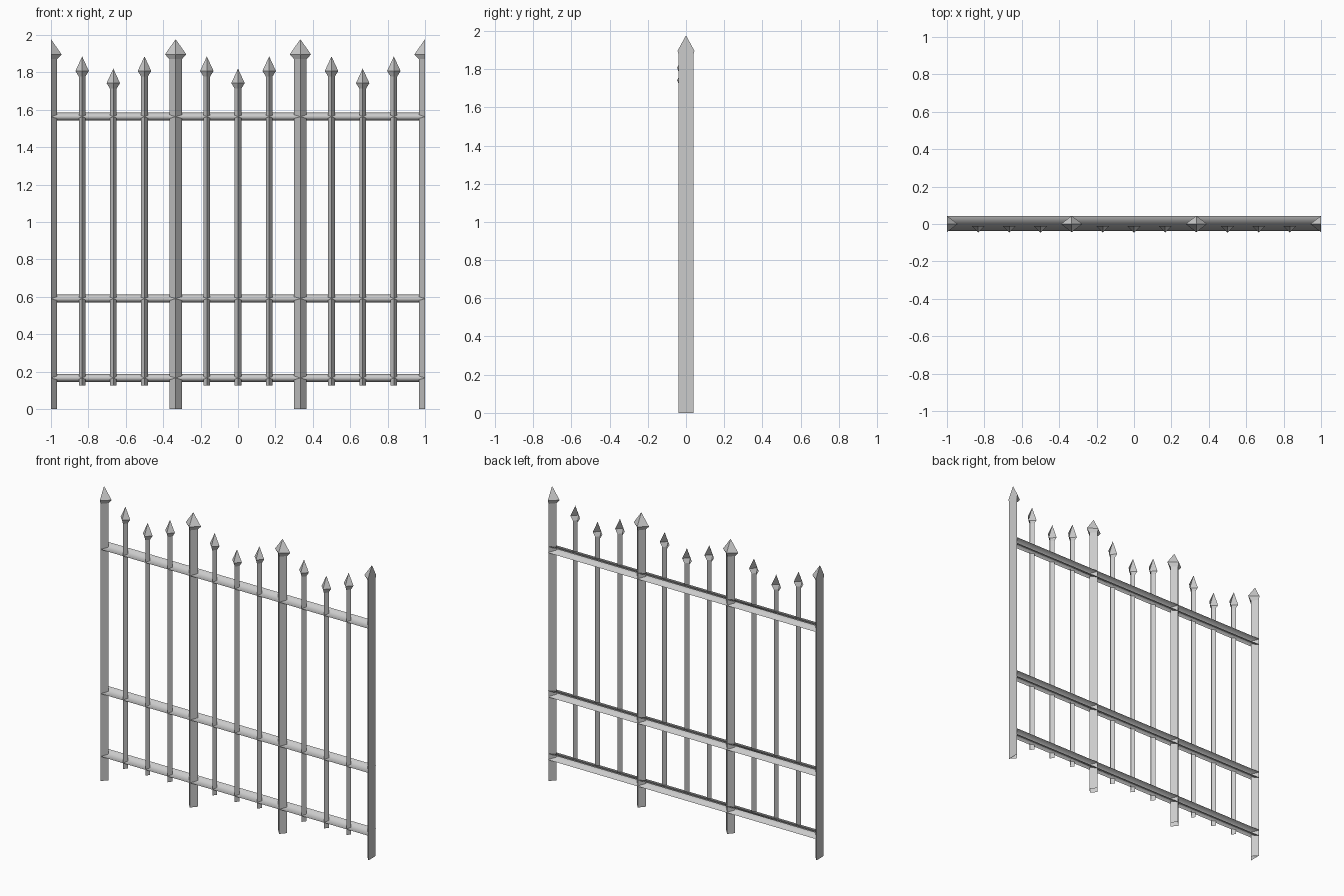
import bpy, bmesh

if "Cube" in bpy.data.objects:
    bpy.data.objects.remove(bpy.data.objects["Cube"])


def loft(name, rings, closed, smooth=False):
    """Skin a list of point rings; coincident points are merged into tips."""
    bm = bmesh.new()
    rows = [[bm.verts.new(p) for p in ring] for ring in rings]
    n = len(rows[0])
    for a, b in zip(rows, rows[1:]):
        for j in range(n if closed else n - 1):
            k = (j + 1) % n
            bm.faces.new((a[j], a[k], b[k], b[j]))
    bmesh.ops.remove_doubles(bm, verts=bm.verts, dist=1e-5)
    for f in bm.faces:
        f.smooth = smooth
    me = bpy.data.meshes.new(name)
    bm.to_mesh(me)
    bm.free()
    ob = bpy.data.objects.new(name, me)
    bpy.context.collection.objects.link(ob)
    return ob


def post(name, x, left=1, right=1):
    """Diamond post with spearhead; left/right = 0 cuts it flat at its middle."""
    levels = [(0, .033, .038), (1.87, .033, .038), (1.896, .057, .044), (1.977, 0, 0)]
    rings = []
    for z, w, d in levels:
        ring = [(x, -d, z)]
        if right:
            ring.append((x + w, 0, z))
        ring.append((x, d, z))
        if left:
            ring.append((x - w, 0, z))
        rings.append(ring)
    loft(name, rings, True)


def picket(name, x, tip):
    """Open-backed angled bar with a small spearhead."""
    back = -.010
    levels = [(.125, .018, -.036), (tip - .107, .018, -.036),
              (tip - .078, .036, -.046), (tip, 0, back)]
    loft(name, [[(x - w, back, z), (x, front, z), (x + w, back, z)]
                for z, w, front in levels], False)


# Posts: two whole ones, and a half post at each end
post("post_left", -1 / 3)
post("post_right", 1 / 3)
post("end_post_left", -1, left=0)
post("end_post_right", 1, right=0)

# Three pickets in each bay, the middle one lower
for bay in (-2, 0, 2):
    for i, tip in ((-1, 1.885), (0, 1.82), (1, 1.885)):
        picket("picket", bay / 3 + i / 6, tip)

# Rails: V-shaped channels open to the back
for z in (1.563, .59, .166):
    loft("rail", [[(x, .042, z + .021), (x, -.038, z), (x, .042, z - .021)]
                  for x in (-1, 1)], False, smooth=True)
